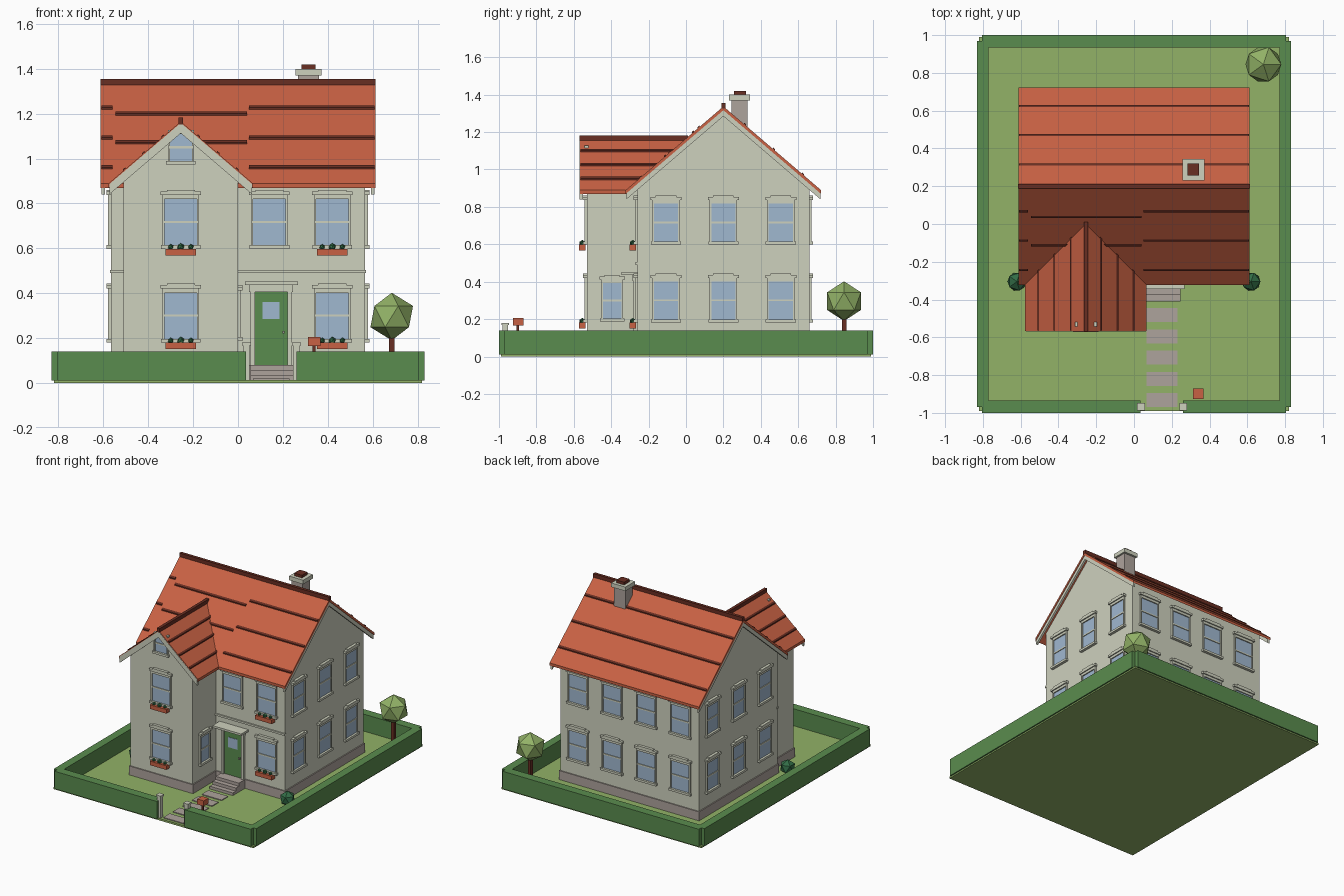
import bpy, bmesh, math
from mathutils import Matrix, Vector

if "Cube" in bpy.data.objects:
    bpy.data.objects.remove(bpy.data.objects["Cube"])


def srgb(r, g, b):
    f = lambda c: c / 12.92 if c <= 0.04045 else ((c + 0.055) / 1.055) ** 2.4
    return (f(r / 255), f(g / 255), f(b / 255), 1)


COLOURS = {
    "cream": srgb(206, 209, 190), "roof_red": srgb(200, 97, 67),
    "dark_red": srgb(105, 46, 34), "glass_blue": srgb(160, 184, 208),
    "hedge_green": srgb(90, 140, 78), "grass_green": srgb(146, 178, 103),
    "stone": srgb(174, 163, 156), "plant_green": srgb(50, 108, 70),
}
MATS = {}
for n, c in COLOURS.items():
    MATS[n] = bpy.data.materials.new(n)
    MATS[n].diffuse_color = c


class Part:
    """Collects simple solids into one named object."""

    def __init__(self, name, matrix=None):
        self.name, self.m = name, matrix or Matrix()
        self.bm, self.mats = bmesh.new(), []

    def paint(self, faces, mat):
        if mat not in self.mats:
            self.mats.append(mat)
        for f in faces:
            f.material_index = self.mats.index(mat)

    def box(self, mat, x0, x1, y0, y1, z0, z1):
        v = bmesh.ops.create_cube(self.bm, size=1)["verts"]
        for p in v:
            p.co = Vector((x0 if p.co.x < 0 else x1, y0 if p.co.y < 0 else y1,
                           z0 if p.co.z < 0 else z1))
        self.paint({f for p in v for f in p.link_faces}, mat)
        return self

    def loft(self, mat, ring_a, ring_b):
        """Solid between two matching rings of points."""
        a = [self.bm.verts.new(p) for p in ring_a]
        b = [self.bm.verts.new(p) for p in ring_b]
        n = len(a)
        fs = [self.bm.faces.new(a), self.bm.faces.new(b[::-1])]
        for i in range(n):
            j = (i + 1) % n
            fs.append(self.bm.faces.new((a[j], a[i], b[i], b[j])))
        self.paint(fs, mat)
        return self

    def ball(self, mat, x, y, z, r):
        v = bmesh.ops.create_icosphere(self.bm, subdivisions=1, radius=r,
                                       matrix=Matrix.Translation((x, y, z)))["verts"]
        self.paint({f for p in v for f in p.link_faces}, mat)
        return self

    def done(self):
        bmesh.ops.recalc_face_normals(self.bm, faces=self.bm.faces)
        me = bpy.data.meshes.new(self.name)
        self.bm.to_mesh(me)
        self.bm.free()
        for m in self.mats:
            me.materials.append(MATS[m])
        ob = bpy.data.objects.new(self.name, me)
        ob.matrix_world = self.m
        bpy.context.collection.objects.link(ob)


def frame(x, y, z=0, deg=0):
    return Matrix.Translation((x, y, z)) @ Matrix.Rotation(math.radians(deg), 4, "Z")


# Garden: lawn, hedges, path
Part("lawn").box("grass_green", -.82, .82, -.99, .99, 0, .014).done()
hedge = Part("hedge")
for s in (-1, 1):
    hedge.box("hedge_green", *sorted((s * .77, s * .83)), -.97, .97, .01, .14)
hedge.box("hedge_green", -.805, .805, .935, 1, .01, .14)
hedge.box("hedge_green", -.805, .035, -1, -.935, .01, .14)
hedge.box("hedge_green", .26, .805, -1, -.935, .01, .14).done()
for x in (.037, .261):
    post = Part("gate_post").box("cream", x - .015, x + .015, -.982, -.952, .01, .168)
    post.box("cream", x - .02, x + .02, -.987, -.947, .168, .18).done()
path = Part("path_stones")
for i in range(5):
    path.box("stone", .067, .23, -.52 - .1125 * i, -.445 - .1125 * i, .01, .02)
path.done()

# Tree, bushes, letter box
tree = Part("tree").box("dark_red", .673, .697, .833, .857, .01, .22)
tree.ball("grass_green", .685, .845, .296, .106).done()
for x in (-.62, .62):
    Part("bush").ball("plant_green", x, -.305, .055, .055).done()
box = Part("letter_box").box("dark_red", .333, .345, -.905, -.893, .01, .17)
box.box("roof_red", .313, .367, -.926, -.87, .165, .205).done()

# Walls: pentagon prisms running along each ridge, on stone plinths
RISE = .857
RY, RZ = .2, 1.337      # main ridge
WX, WZ = -.255, 1.165   # wing ridge


def gable_ring(c, half, top):
    return [(c - half, .01), (c + half, .01), (c + half, top - half * RISE),
            (c, top), (c - half, top - half * RISE)]


ring = gable_ring(RY, .46, RZ - .022)
Part("main_walls").loft("cream", [(-.567, y, z) for y, z in ring],
                        [(.567, y, z) for y, z in ring]).done()
ring = gable_ring(WX, .255, WZ - .022)
Part("wing_walls").loft("cream", [(x, -.53, z) for x, z in ring],
                        [(x, -.25, z) for x, z in ring]).done()
plinth = Part("plinth").box("stone", -.575, .575, -.268, .668, .01, .08)
plinth.box("stone", -.518, .008, -.538, -.25, .01, .08).done()
Part("belt_course").box("cream", -.57, .57, -.27, -.25, .49, .504).done()

# Main roof, with tile-course strips, ridge cap and barge boards
main = Part("main_roof")
strips = Part("main_roof_courses")
boards = Part("main_barge_boards")


def main_pt(s, x, d, dz=0.0):
    return (x, RY + s * d, RZ - d * RISE + dz)


def main_slab(part, mat, s, x0, x1, d0, d1, lo, hi):
    part.loft(mat, *[[main_pt(s, x, d0, lo), main_pt(s, x, d1, lo),
                      main_pt(s, x, d1, hi), main_pt(s, x, d0, hi)] for x in (x0, x1)])


for s in (-1, 1):
    main_slab(main, "roof_red", s, -.612, .612, 0, .523, -.02, 0)
    for x in (-.608, .593):
        main_slab(boards, "cream", s, x, x + .015, 0, .518, -.052, -.012)
    for d in (.11, .265, .42):
        if s > 0:
            main_slab(strips, "dark_red", s, -.608, .608, d, d + .011, -.004, .008)
        else:
            main_slab(strips, "dark_red", s, -.608, -.56, d + .017, d + .028, -.004, .008)
            main_slab(strips, "dark_red", s, .05, .608, d + .017, d + .028, -.004, .008)
for d in (.157, .307):
    main_slab(strips, "dark_red", -1, -.545, .04, d, d + .011, -.004, .008)
main.done(), strips.done(), boards.done()
Part("main_ridge_cap").box("dark_red", -.613, .613, RY - .011, RY + .011, 1.325, 1.355).done()

# Wing roof: slabs end along the valley where they meet the main slope
wing = Part("wing_roof")
courses = Part("wing_roof_courses")
wboards = Part("wing_barge_boards")


def wing_slab(part, mat, s, y0, y1, d0, d1, lo, hi):
    """y1 None means run back into the main roof."""
    def side(y):
        r = []
        for d, dz in ((d0, lo), (d1, lo), (d1, hi), (d0, hi)):
            yy = RY - (RZ - WZ + d * RISE) / RISE + .012 if y is None else y
            r.append((WX + s * d, yy, WZ - d * RISE + dz))
        return r
    part.loft(mat, side(y0), side(y1))


for s in (-1, 1):
    wing_slab(wing, "roof_red", s, -.567, None, 0, .322, -.02, 0)
    wing_slab(wboards, "cream", s, -.569, -.552, 0, .318, -.052, -.006)
    for d in (.075, .162, .247):
        wing_slab(courses, "dark_red", s, -.564, None, d, d + .01, -.004, .008)
wing.done(), courses.done(), wboards.done()
Part("wing_ridge_cap").box("dark_red", WX - .011, WX + .011, -.57, .01, 1.152, 1.182).done()

# Chimney
ch = Part("chimney").box("stone", .268, .36, .242, .328, 1.15, 1.385)
ch.box("cream", .257, .373, .231, .343, 1.37, 1.40)
ch.box("dark_red", .283, .345, .256, .32, 1.39, 1.42).done()


# Windows: local x along the wall, -y outward, z from the sill
def window(m, w=.145, h=.215, hood=True, planter=False, name="window"):
    p, a = Part(name, m), w / 2
    p.box("glass_blue", -a, a, -.004, .01, 0, h)
    for s in (-1, 1):
        p.box("cream", *sorted((s * a, s * (a + .009))), -.012, .01, 0, h)
    p.box("cream", -a, a, -.009, .01, h / 2 - .005, h / 2 + .005)
    p.box("cream", -a - .016, a + .016, -.02, .01, -.012, .004)
    p.box("cream", -a - .009, a + .009, -.012, .01, h - .006, h + .012)
    if hood:
        p.box("cream", -a - .018, a + .018, -.02, .01, h + .012, h + .028)
        p.box("cream", -a + .01, a - .01, -.02, .01, h + .028, h + .036)
    p.done()
    if planter:
        b = Part("flower_box", m).box("roof_red", -.068, .068, -.042, -.006, -.042, -.012)
        for x in (-.045, 0, .045):
            b.ball("plant_green", x, -.024, -.004, .013 if x else .017)
        b.done()


for z in (.193, .61):
    window(frame(WX, -.53, z), planter=True)
    window(frame(.42, -.26, z), planter=True)
    for x in (-.42, -.14, .14, .42):
        window(frame(x, .66, z, 180))
    for y in (-.107, .2, .507):
        window(frame(.567, y, z, 90), w=.13)
        window(frame(-.567, y, z, -90), w=.13)
window(frame(.14, -.26, .61))
window(frame(0, -.395, .2, 90), w=.1, h=.2)
window(frame(WX, -.53, .985), w=.098, h=.13, hood=False, name="attic_window")

# Front door, canopy and steps
door = Part("front_door").box("hedge_green", .075, .22, -.268, -.25, .08, .405)
door.box("glass_blue", .11, .185, -.272, -.25, .285, .36)
door.box("stone", .198, .207, -.28, -.26, .22, .232).done()
surround = Part("door_surround")
for x in (.055, .22):
    surround.box("cream", x, x + .02, -.28, -.25, .08, .41)
surround.box("cream", .05, .245, -.285, -.25, .405, .437)
surround.box("cream", .032, .268, -.345, -.25, .437, .452).done()
steps = Part("steps").box("stone", .055, .245, -.34, -.25, .01, .08)
steps.box("stone", .055, .245, -.375, -.33, .01, .057)
steps.box("stone", .055, .245, -.41, -.37, .01, .034).done()

for m in bpy.data.materials:
    if m.users and not m.is_grease_pencil:
        m.use_nodes = True
        m.node_tree.nodes["Principled BSDF"].inputs["Base Color"].default_value = m.diffuse_color
